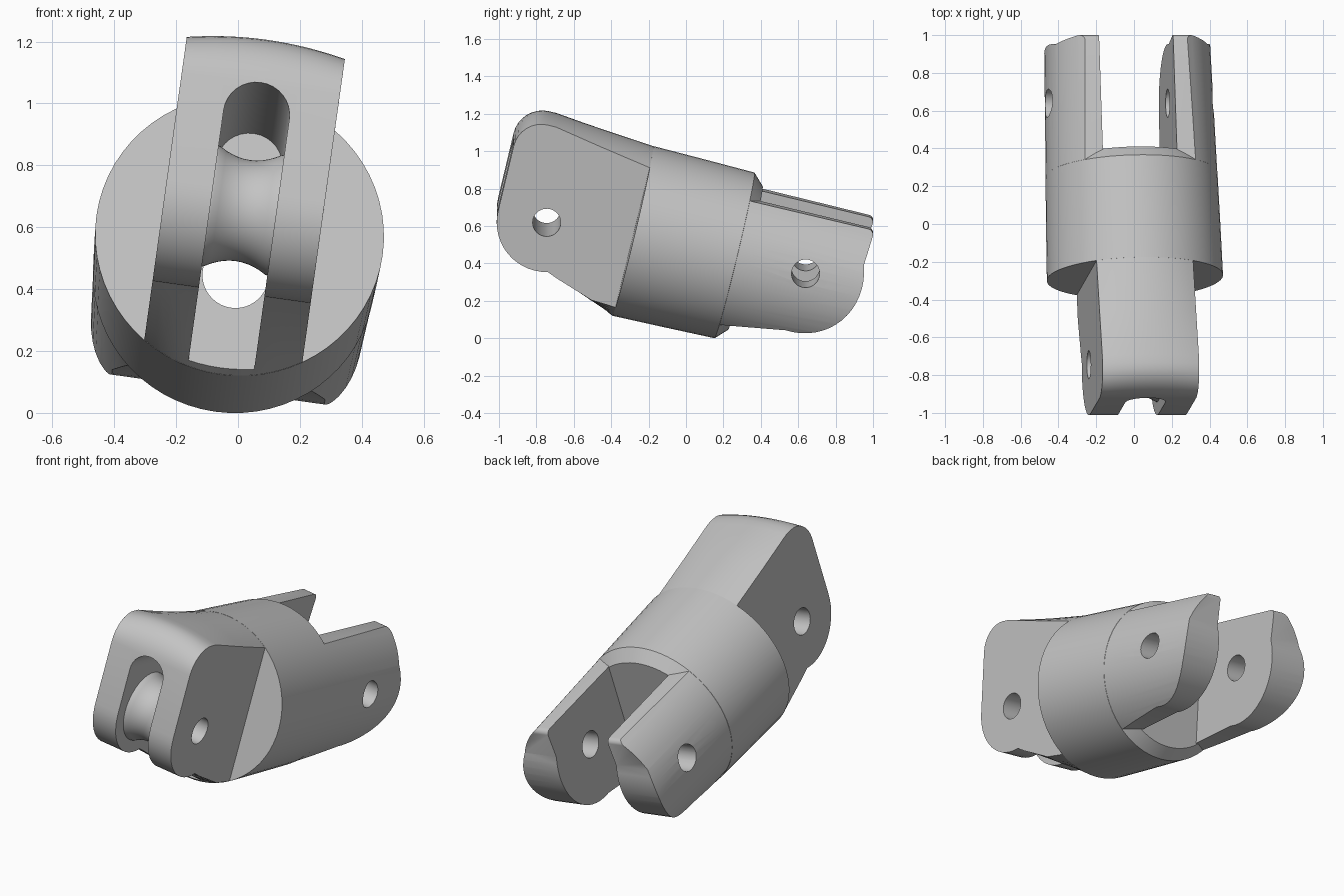
import bpy, bmesh, math
from mathutils import Vector, Matrix

if "Cube" in bpy.data.objects:
    bpy.data.objects.remove(bpy.data.objects["Cube"])

# Local frame: x across, y along the link, z up; tilted into place at the end
FRONT_PIN = (-0.466, -0.03)
BACK_PIN = (0.938, 0.054)
R_FRONT, R_BACK, LENGTH = 0.467, 0.44, 1.25
HALF_TONGUE, HALF_GAP, HALF_SLOT = 0.258, 0.198, 0.107

grey = bpy.data.materials.new("light_grey")
grey.use_nodes = True
grey.diffuse_color = (0.55, 0.55, 0.55, 1)
grey.node_tree.nodes["Principled BSDF"].inputs["Base Color"].default_value = grey.diffuse_color


def loft(name, rings):
    """Skin a list of equal closed rings and cap both ends."""
    bm = bmesh.new()
    rows = [[bm.verts.new(p) for p in ring] for ring in rings]
    n = len(rows[0])
    for a, b in zip(rows, rows[1:]):
        for i in range(n):
            j = (i + 1) % n
            bm.faces.new((a[i], a[j], b[j], b[i]))
    bm.faces.new(rows[0])
    bm.faces.new(rows[-1])
    bmesh.ops.recalc_face_normals(bm, faces=bm.faces)
    mesh = bpy.data.meshes.new(name)
    bm.to_mesh(mesh)
    bm.free()
    ob = bpy.data.objects.new(name, mesh)
    bpy.context.collection.objects.link(ob)
    mesh.materials.append(grey)
    return ob


def arc(cx, cy, rx, ry, start, end, steps):
    angles = [math.radians(start + (end - start) * i / steps) for i in range(steps + 1)]
    return [(cx + rx * math.cos(a), cy + ry * math.sin(a)) for a in angles]


def circle(r, cx=0, cy=0, n=64):
    return arc(cx, cy, r, r, 0, 360, n)[:-1]


def along_y(name, profile):
    """Turned shape about the long axis from (position, radius) pairs."""
    return loft(name, [[(x, y, z) for x, z in circle(r)] for y, r in profile])


def across(name, outlines):
    """Shape across the link from (x, outline in y-z) pairs."""
    return loft(name, [[(x, y, z) for y, z in o] for x, o in outlines])


def combine(target, tool, operation):
    mod = target.modifiers.new(operation.lower(), "BOOLEAN")
    mod.object, mod.operation, mod.solver = tool, operation, "EXACT"
    bpy.context.view_layer.objects.active = target
    bpy.ops.object.modifier_apply(modifier=mod.name)
    bpy.data.objects.remove(tool)


def radius(y):
    return R_FRONT + (R_BACK - R_FRONT) * y / LENGTH


# Fork: tapered barrel trimmed to the rounded side outline, then split
link = along_y("finger_link", [(0.2, radius(0.2)), (1.4, radius(1.4))])
side = [(0.1, -0.352), (0.52, -0.35)]
side += arc(*BACK_PIN, 0.312, 0.336, -95, 20, 16)
side += arc(1.215, 0.315, 0.03, 0.03, 10, 90, 4) + [(0.1, 0.345)]
combine(link, across("fork_outline", [(-0.7, side), (0.7, side)]), "INTERSECT")
gap = [(0.5, -0.7), (1.6, -0.7), (1.6, 0.7), (0.5, 0.7)]
combine(link, across("fork_gap", [(-HALF_GAP, gap), (HALF_GAP, gap)]), "DIFFERENCE")

# Barrel with a chamfered back rim
barrel = along_y("barrel", [(0, R_FRONT), (0.25, radius(0.25) + 0.001),
                            (0.56, radius(0.56) + 0.001), (0.62, 0.395)])
combine(link, barrel, "UNION")


# Tongue: crowned outline blending from the barrel to the rounded nose
def tongue_outline(x):
    crown = 1 - (x / HALF_TONGUE) ** 2
    rim = math.sqrt((R_FRONT - 0.001) ** 2 - x * x)
    top = 0.483 + 0.028 * crown
    pts = [(0.1, 0.28), (0, rim), (-0.28, (rim + top) / 2), (-0.54, top)]
    pts += arc(-0.585, 0.33, 0.15, top - 0.33, 90, 180, 8)
    pts += arc(*FRONT_PIN, 0.267, 0.267, 180, 285, 14)
    pts += [(-0.34, -0.311), (-0.135, -0.38 - 0.025 * crown), (0, -rim), (0.1, -0.28)]
    return pts


stations = [HALF_TONGUE * i / 8 for i in range(-8, 9)]
combine(link, across("tongue", [(x, tongue_outline(x)) for x in stations]), "UNION")

# Front slot, cut around a grooved pulley drum
slot_shape = [(-HALF_SLOT, -0.7), (HALF_SLOT, -0.7)]
slot_shape += arc(0, 0.335 - HALF_SLOT, HALF_SLOT, HALF_SLOT, 0, 180, 16)
slot = loft("slot_cutter", [[(x, y, z) for x, z in slot_shape] for y in (-1, -0.03)])
drum_rings = []
for i in range(-6, 7):
    x = 0.02 * i
    drum_rings.append((x, circle(0.165 + 0.035 * min(1, abs(x) / HALF_SLOT) ** 2, *FRONT_PIN)))
combine(slot, across("drum", drum_rings), "DIFFERENCE")
combine(link, slot, "DIFFERENCE")

# Pin holes
for pin in (FRONT_PIN, BACK_PIN):
    hole = circle(0.075, *pin, 32)
    combine(link, across("pin_cutter", [(-0.8, hole), (0.8, hole)]), "DIFFERENCE")

# Tilt into place
up = Vector((0.135, 0.236, 0.962)).normalized()
along = Vector((-0.034, 0.97, -0.243))
along = (along - up * along.dot(up)).normalized()
cross = along.cross(up)
place = Matrix((cross, along, up)).transposed().to_4x4()
place.translation = (0.005, -0.285, 0.565)
link.data.transform(place)

# Level cord bore from the front slot to the fork
bore = loft("bore_cutter", [[(x, y, z) for x, z in circle(0.107, -0.008, 0.437, 40)]
                            for y in (-0.42, 0.5)])
combine(link, bore, "DIFFERENCE")

# Clean up, seat on the ground and shade
bm = bmesh.new()
bm.from_mesh(link.data)
bmesh.ops.remove_doubles(bm, verts=bm.verts, dist=0.0002)
low = min(v.co.z for v in bm.verts)
bmesh.ops.translate(bm, verts=bm.verts, vec=(0, 0, -low))
bm.to_mesh(link.data)
bm.free()
bpy.ops.object.select_all(action="DESELECT")
link.select_set(True)
bpy.context.view_layer.objects.active = link
bpy.ops.object.shade_smooth_by_angle(angle=math.radians(28))
